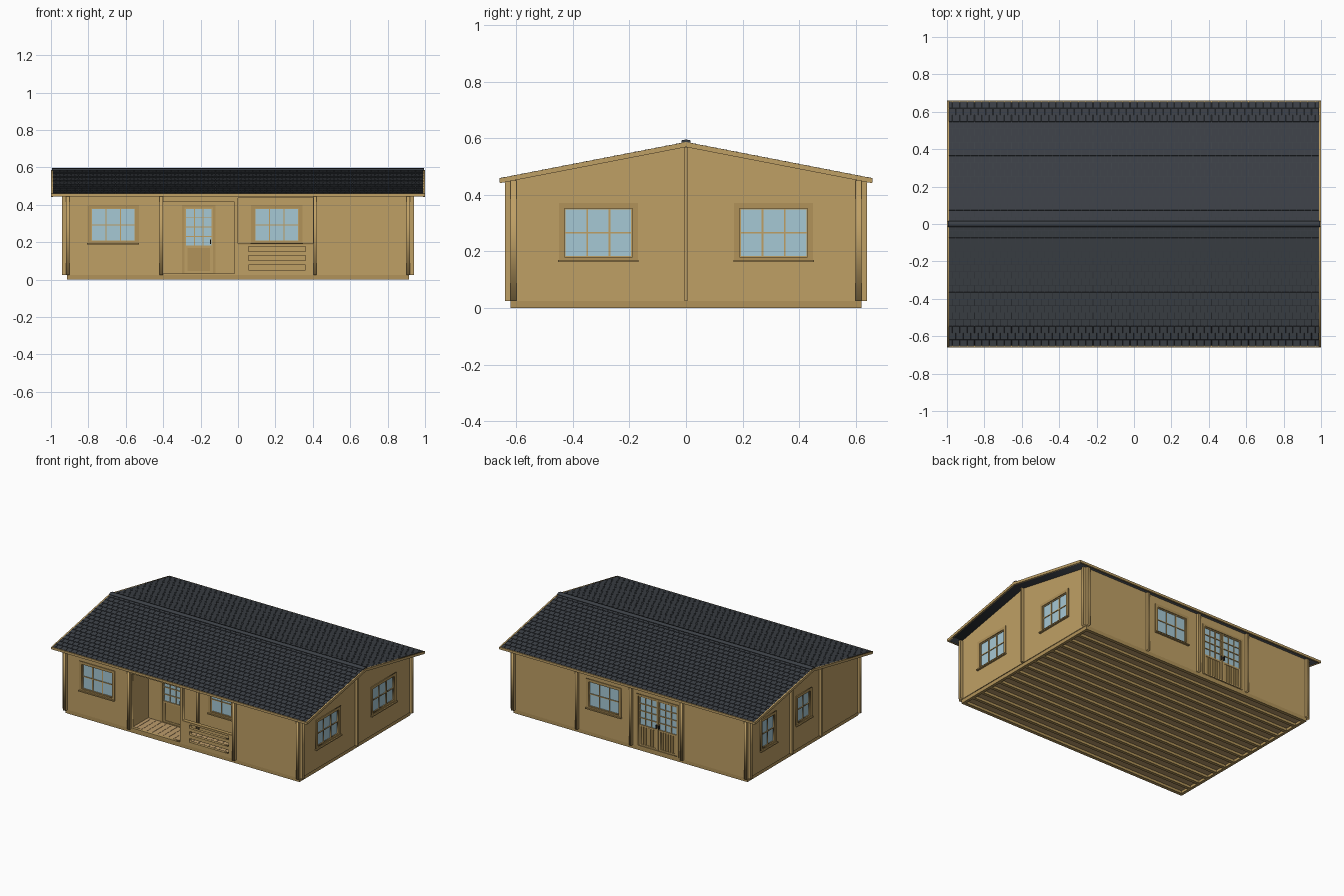
import bpy, bmesh, math
from mathutils import Matrix, Vector

if "Cube" in bpy.data.objects:
    bpy.data.objects.remove(bpy.data.objects["Cube"])


def material(name, rgb):
    m = bpy.data.materials.new(name)
    m.diffuse_color = (*rgb, 1)
    m.use_nodes = True
    m.node_tree.nodes["Principled BSDF"].inputs["Base Color"].default_value = m.diffuse_color
    return m


WOOD = material("wood", (0.52, 0.35, 0.13))
TRIM = material("trim", (0.44, 0.29, 0.10))
FLOOR = material("floor_wood", (0.50, 0.33, 0.15))
GLASS = material("glass", (0.38, 0.58, 0.66))
DARK = material("shingle", (0.045, 0.052, 0.062))
METAL = material("metal", (0.02, 0.02, 0.02))

SLOPE = 0.194
PITCH = math.atan(SLOPE)


def finish(name, bm, mat):
    me = bpy.data.meshes.new(name)
    bmesh.ops.recalc_face_normals(bm, faces=bm.faces)
    bm.to_mesh(me)
    bm.free()
    me.materials.append(mat)
    ob = bpy.data.objects.new(name, me)
    bpy.context.collection.objects.link(ob)
    return ob


def boxes(name, items, mat):
    """One object from boxes (x0, x1, y0, y1, z0, z1)."""
    bm = bmesh.new()
    for x0, x1, y0, y1, z0, z1 in items:
        loc = Matrix.Translation(((x0 + x1) / 2, (y0 + y1) / 2, (z0 + z1) / 2))
        bmesh.ops.create_cube(bm, size=1, matrix=loc @ Matrix.Diagonal((x1 - x0, y1 - y0, z1 - z0, 1)))
    return finish(name, bm, mat)


def rect(u0, u1, v0, v1):
    return [(u0, v0), (u1, v0), (u1, v1), (u0, v1)]


def grid(u0, u1, v0, v1, nc, nr, gap=0.006):
    """Panes of a barred window."""
    w, h = (u1 - u0 + gap) / nc, (v1 - v0 + gap) / nr
    return [rect(u0 + i * w, u0 + (i + 1) * w - gap, v0 + j * h, v0 + (j + 1) * h - gap)
            for i in range(nc) for j in range(nr)]


def panel(name, axis, pos, thick, outline, holes, mat):
    """Upright sheet along x or y, cut from a 2D outline with holes."""
    cu = bpy.data.curves.new(name, 'CURVE')
    cu.dimensions, cu.fill_mode, cu.extrude = '2D', 'BOTH', thick / 2
    for loop in [outline] + holes:
        sp = cu.splines.new('POLY')
        sp.points.add(len(loop) - 1)
        for p, (u, v) in zip(sp.points, loop):
            p.co = (u, v, 0, 1)
        sp.use_cyclic_u = True
    tmp = bpy.data.objects.new("tmp", cu)
    bpy.context.collection.objects.link(tmp)
    me = bpy.data.meshes.new_from_object(tmp.evaluated_get(bpy.context.evaluated_depsgraph_get()))
    bm = bmesh.new()
    bm.from_mesh(me)
    bpy.data.objects.remove(tmp)
    bpy.data.curves.remove(cu)
    bpy.data.meshes.remove(me)
    bmesh.ops.remove_doubles(bm, verts=bm.verts, dist=1e-5)
    for v in bm.verts:
        u, h, n = v.co
        v.co = Vector((u, pos - n, h) if axis == 'x' else (pos + n, u, h))
    ob = finish(name, bm, mat)
    ob.data.materials.clear()
    ob.data.materials.append(mat)
    return ob


def on_wall(axis, p0, p1, u0, u1, v0, v1):
    p0, p1 = min(p0, p1), max(p0, p1)
    return (u0, u1, p0, p1, v0, v1) if axis == 'x' else (p0, p1, u0, u1, v0, v1)


def window(name, axis, pos, out, u0, u1, v0, v1, nc=3):
    """Casing, sash bars, glass and sill; returns the wall hole."""
    face = pos + out * 0.012
    hole = rect(u0 - 0.005, u1 + 0.005, v0 - 0.005, v1 + 0.005)
    panel(name + "_casing", axis, face, 0.006, rect(u0 - 0.02, u1 + 0.02, v0 - 0.012, v1 + 0.019),
          [rect(u0, u1, v0, v1)], TRIM)
    panel(name + "_sash", axis, pos, 0.014, hole, grid(u0 + .004, u1 - .004, v0 + .004, v1 - .004, nc, 2), WOOD)
    boxes(name + "_glass", [on_wall(axis, pos - .002, pos + .002, u0, u1, v0, v1)], GLASS)
    boxes(name + "_sill", [on_wall(axis, pos + out * .01, pos + out * .024,
                                   u0 - .022, u1 + .022, v0 - .018, v0 - .010)], TRIM)
    return hole


def door(name, axis, pos, out, u0, u1, leaves, handles, v0=0.032, v1=0.388):
    """Casing, glazed leaves, slatted lower panels and handles; returns the wall hole."""
    hole = rect(u0, u1, v0, v1)
    panel(name + "_casing", axis, pos + out * .012, .006, rect(u0 - .01, u1 + .01, v0 - .002, v1 + .01),
          [rect(u0 + .004, u1 - .004, v0 + .003, v1 - .004)], TRIM)
    w = (u1 - u0) / leaves
    slats = []
    for i in range(leaves):
        a, b = u0 + i * w, u0 + (i + 1) * w
        panel(f"{name}_leaf_{i + 1}", axis, pos, .016, rect(a + .001, b - .001, v0, v1),
              grid(a + .012, b - .012, .182, v1 - .01, 3, 4, .005) + [rect(a + .02, b - .02, .045, .17)], WOOD)
        boxes(f"{name}_glass_{i + 1}", [on_wall(axis, pos - .002, pos + .002, a + .01, b - .01, .18, v1 - .008)], GLASS)
        step = (w - .04) / 6
        slats += [on_wall(axis, pos - .004, pos + .005, a + .022 + k * step, a + .017 + (k + 1) * step, .04, .175)
                  for k in range(6)]
        slats.append(on_wall(axis, pos - .004, pos, a + .015, b - .015, .04, .175))
    boxes(name + "_slats", slats, TRIM)
    boxes(name + "_handle", [on_wall(axis, pos + out * .008, pos + out * .02, h - .003, h + .003, .19, .215)
                             for h in handles], METAL)
    return hole


def under(y):
    return 0.57 - SLOPE * abs(y)


def gable(a, b, z0=0.025):
    return [(a, z0), (b, z0), (b, under(b))] + ([(0, 0.57)] if a < 0 < b else []) + [(a, under(a))]


# outer walls; ends run past the corners like interlocking logs
T, EX, EY = 0.02, 0.94, 0.64
holes = [window("front_window", 'x', -.61, -1, -.785, -.55, .205, .38),
         rect(-.40, -.02, .032, .415), rect(0, .40, .19, .435)]
holes += [rect(.055, .36, z, z + .026) for z in (.052, .102, .150)]
panel("front_wall", 'x', -.61, T, rect(-EX, EX, .025, .45), holes, WOOD)

holes = [window("back_window", 'x', .61, 1, .09, .325, .205, .38),
         door("back_door", 'x', .61, 1, -.37, -.06, 2, [-.225, -.205])]
panel("back_wall", 'x', .61, T, rect(-EX, EX, .025, .45), holes, WOOD)

holes = [window(f"right_window_{i}", 'y', .91, 1, a, a + .24, .18, .352) for i, a in ((1, -.43), (2, .19))]
panel("right_wall", 'y', .91, T, gable(-EY, EY), holes, WOOD)

holes = [window("left_window_1", 'y', -.91, -1, .325, .465, .18, .37, 2),
         window("left_window_2", 'y', -.91, -1, -.07, .07, .21, .385, 2)]
panel("left_wall", 'y', -.91, T, gable(-EY, EY), holes, WOOD)

# porch back wall
holes = [window("porch_window", 'x', -.42, -1, .09, .325, .205, .38),
         door("porch_door", 'x', -.42, -1, -.29, -.13, 1, [-.148])]
panel("porch_back_wall", 'x', -.42, T, rect(-.41, .41, .03, .48), holes, WOOD)

# porch rail cap
boxes("porch_rail_cap", [(0, .402, -.624, -.596, .185, .193)], TRIM)

# inner walls, whose ends show on the outside
for name, x, a in (("inner_wall_left", -.41, -EY), ("inner_wall_right", .412, -EY), ("inner_wall_middle", -.01, -.44)):
    panel(name, 'y', x, .018, gable(a, EY), [], WOOD)
for name, y, a, b in (("cross_wall_right", 0, .41, EX), ("cross_wall_left_1", .15, -EX, -.41),
                      ("cross_wall_left_2", -.18, -EX, -.41)):
    boxes(name, [(a, b, y - .006, y + .006, .025, under(y) - .002)], WOOD)

# floor boards and joists
n = 44
bw = 1.83 / n
boxes("floor_boards", [(-.915 + i * bw, -.915 + (i + 1) * bw - .002, -.615, .615, .021, .031) for i in range(n)], FLOOR)
boxes("floor_backing", [(-.912, .912, -.612, .612, .018, .022)], FLOOR)
joists = [(-.9, .9, y - .011, y + .011, 0, .02) for y in [-.52 + .0867 * i for i in range(13)]]
joists += [(-.915, .915, s * .608 - .012, s * .608 + .012, 0, .027) for s in (-1, 1)]
joists += [(s * .905 - .01, s * .905 + .01, -.6, .6, 0, .027) for s in (-1, 1)]
boxes("floor_joists", joists, TRIM)


def chevron(y, top, bottom):
    return [(-y, top - SLOPE * y), (0, top), (y, top - SLOPE * y),
            (y, bottom - SLOPE * y), (0, bottom), (-y, bottom - SLOPE * y)]


# roof deck, gable boards, eave boards, ridge cap
panel("roof_deck", 'y', 0, 1.98, chevron(.652, .583, .571), [], DARK)
for side, x in (("left", -.995), ("right", .995)):
    panel(f"{side}_gable_board", 'y', x, .01, chevron(.657, .587, .569), [], WOOD)
boxes("eave_boards", [(-1, 1, min(s * .65, s * .66), max(s * .65, s * .66), .443, .459) for s in (-1, 1)], WOOD)
panel("ridge_cap", 'y', 0, 1.99, chevron(.016, .596, .585), [], DARK)

# staggered shingle tabs on one slope, mirrored to the other
bm = bmesh.new()
rows, cols = 18, 50
length, pitch = 0.655 / math.cos(PITCH) / rows, 1.98 / cols
frame = Matrix.Translation((0, 0, .585)) @ Matrix.Rotation(-PITCH, 4, 'X')
for r in range(rows):
    for c in range(cols + r % 2):
        x0 = -.99 + (c - .5 * (r % 2)) * pitch
        x1 = min(x0 + pitch - .003, .99)
        x0 = max(x0, -.99)
        m = frame @ Matrix.Translation(((x0 + x1) / 2, (r + .5) * length, 0)) @ Matrix.Rotation(.05, 4, 'X')
        bmesh.ops.create_cube(bm, size=1, matrix=m @ Matrix.Diagonal((x1 - x0, length - .002, .004, 1)))
shingles = finish("roof_shingles", bm, DARK)
shingles.modifiers.new("mirror", 'MIRROR').use_axis = (False, True, False)
